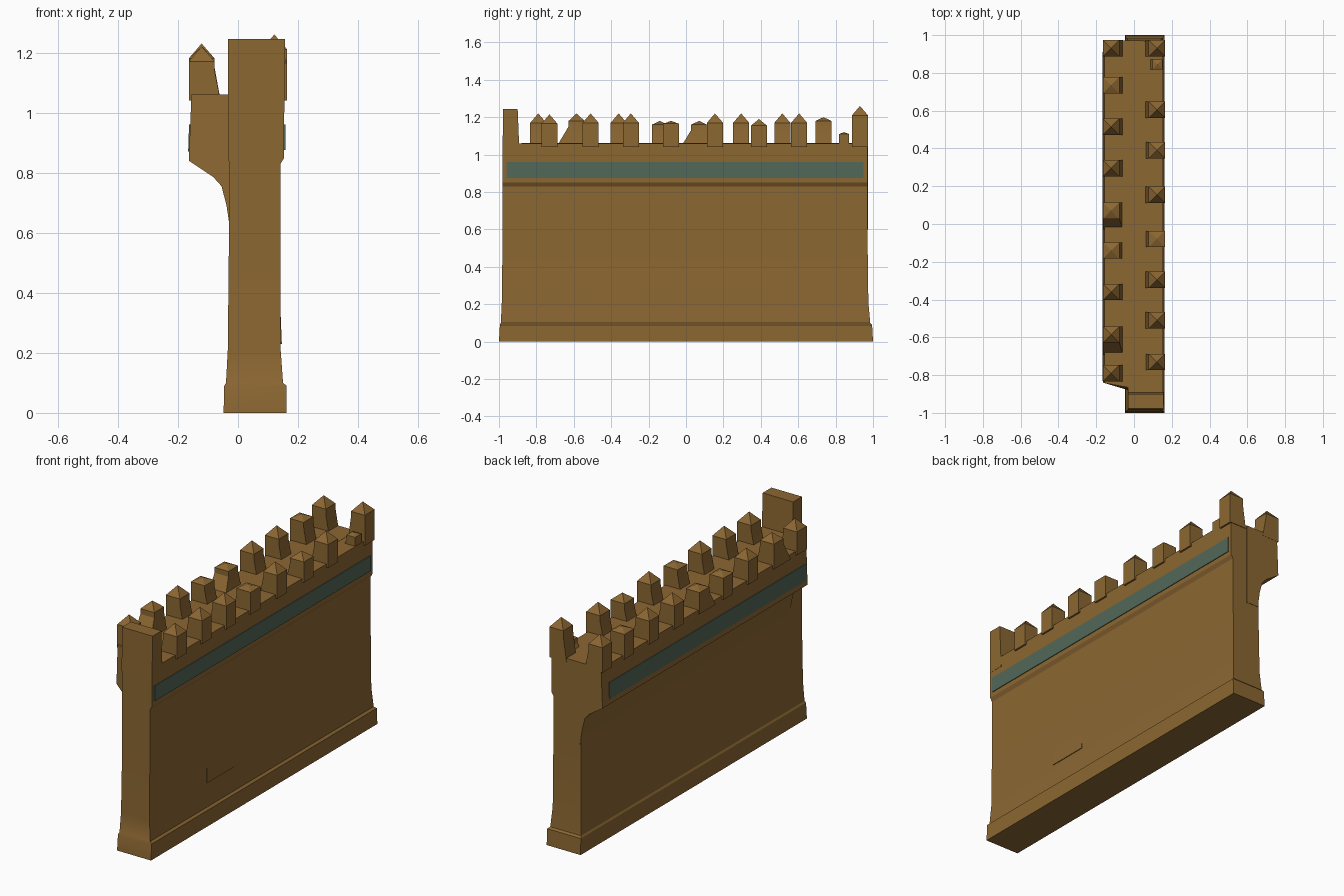
import bpy, bmesh, math

if "Cube" in bpy.data.objects:
    bpy.data.objects.remove(bpy.data.objects["Cube"])


def material(name, rgb):
    m = bpy.data.materials.new(name)
    m.diffuse_color = (*rgb, 1)
    m.use_nodes = True
    m.node_tree.nodes["Principled BSDF"].inputs["Base Color"].default_value = m.diffuse_color
    return m


STONE = material("ochre stone", (0.262, 0.136, 0.032))
TEAL = material("teal band", (0.085, 0.135, 0.10))


def finish(bm, name, mat):
    bmesh.ops.recalc_face_normals(bm, faces=bm.faces)
    me = bpy.data.meshes.new(name)
    bm.to_mesh(me)
    bm.free()
    ob = bpy.data.objects.new(name, me)
    me.materials.append(mat)
    bpy.context.collection.objects.link(ob)
    return ob


def loft(name, rings, mat=STONE, peak=None):
    """Stack of rectangles (x0, x1, y0, y1, z), optionally ending in a point."""
    bm = bmesh.new()
    loops = [[bm.verts.new(p) for p in ((a, c, z), (b, c, z), (b, d, z), (a, d, z))]
             for a, b, c, d, z in rings]
    bm.faces.new(loops[0])
    for lo, hi in zip(loops, loops[1:]):
        for i in range(4):
            j = (i + 1) % 4
            bm.faces.new((lo[i], lo[j], hi[j], hi[i]))
    if peak:
        tip = bm.verts.new(peak)
        for i in range(4):
            bm.faces.new((loops[-1][i], loops[-1][(i + 1) % 4], tip))
    else:
        bm.faces.new(loops[-1])
    return finish(bm, name, mat)


# Wall with flared foot and a slightly proud upper course
loft("wall", [
    (-0.048, 0.162, -1.00, 1.00, 0.00),
    (-0.046, 0.162, -0.995, 0.995, 0.09),
    (-0.040, 0.150, -0.99, 0.985, 0.10),
    (-0.034, 0.142, -0.985, 0.975, 0.21),
    (-0.030, 0.141, -0.98, 0.97, 0.60),
    (-0.030, 0.142, -0.98, 0.97, 0.83),
    (-0.032, 0.154, -0.98, 0.97, 0.85),
    (-0.032, 0.154, -0.98, 0.97, 1.06)])

# Overhanging gallery carried on a corbel, on the left side
profile = [(-0.155, 1.06), (-0.164, 0.84), (-0.082, 0.785), (-0.055, 0.755),
           (-0.038, 0.69), (-0.025, 0.60), (0.05, 0.60), (0.05, 1.061)]
bm = bmesh.new()
ends = []
for front in (True, False):
    # front end is splayed back towards the outer edge
    ends.append([bm.verts.new((x, -0.88 + 0.3 * max(0, -0.03 - x) if front else 0.972, z))
                 for x, z in profile])
bm.faces.new(ends[0])
bm.faces.new(ends[1])
for i in range(len(profile)):
    j = (i + 1) % len(profile)
    bm.faces.new((ends[0][i], ends[0][j], ends[1][j], ends[1][i]))
finish(bm, "gallery", STONE)

# Tall slab closing the front end
loft("end_slab", [(-0.033, 0.155, -0.981, -0.89, 1.0),
                  (-0.033, 0.156, -0.978, -0.90, 1.245)])

# Teal bands along both faces
loft("band_right", [(0.148, 0.158, -0.96, 0.95, 0.875),
                    (0.148, 0.158, -0.96, 0.95, 0.96)], TEAL)
loft("band_left", [(-0.166, -0.158, -0.83, 0.91, 0.87),
                   (-0.163, -0.155, -0.83, 0.91, 0.96)], TEAL)

# Shallow worn stone low on the right face
loft("worn_stone", [(0.13, 0.146, -0.48, -0.25, 0.23),
                    (0.13, 0.1415, -0.48, -0.25, 0.34)])


def merlon(side, x, y, shoulder=1.17, tip=1.215, lean=0.0, w=0.043):
    f = 0.015 + abs(lean)
    inner0 = 0.02 if side == "left" else 0
    inner1 = 0.02 if side == "right" else 0
    loft(f"merlon_{side}",
         [(x - w - inner1, x + w + inner0, y - w - (f if lean else 0), y + w, 1.04),
          (x - w, x + w, y - w, y + w, shoulder - 0.03),
          (x - w, x + w, y - w, y + w, shoulder)], peak=(x, y, tip))


# Pointed merlons: (y, shoulder, tip, lean)
for y, s, t, lean in [(-0.79, 1.17, 1.22, 0), (-0.585, 1.18, 1.22, 0.05),
                      (-0.36, 1.17, 1.22, 0), (-0.14, 1.16, 1.18, 0),
                      (0.07, 1.16, 1.18, 0.04), (0.295, 1.17, 1.22, 0),
                      (0.515, 1.17, 1.22, 0), (0.735, 1.18, 1.20, 0),
                      (0.93, 1.18, 1.23, 0)]:
    merlon("left", -0.121, y, s, t, lean)
for y, s, t, lean in [(-0.73, 1.165, 1.215, 0), (-0.51, 1.17, 1.22, 0),
                      (-0.295, 1.17, 1.22, 0), (-0.08, 1.165, 1.18, 0),
                      (0.155, 1.17, 1.22, 0), (0.39, 1.155, 1.19, 0),
                      (0.605, 1.17, 1.22, 0), (0.93, 1.21, 1.26, 0)]:
    merlon("right", 0.121, y, s, t, lean)
# Broken stump
merlon("right", 0.125, 0.845, 1.11, 1.12, 0, 0.027)

# Soft shading on shallow angles only
for ob in bpy.data.objects:
    ob.select_set(True)
    bpy.context.view_layer.objects.active = ob
bpy.ops.object.shade_smooth_by_angle(angle=math.radians(25))
